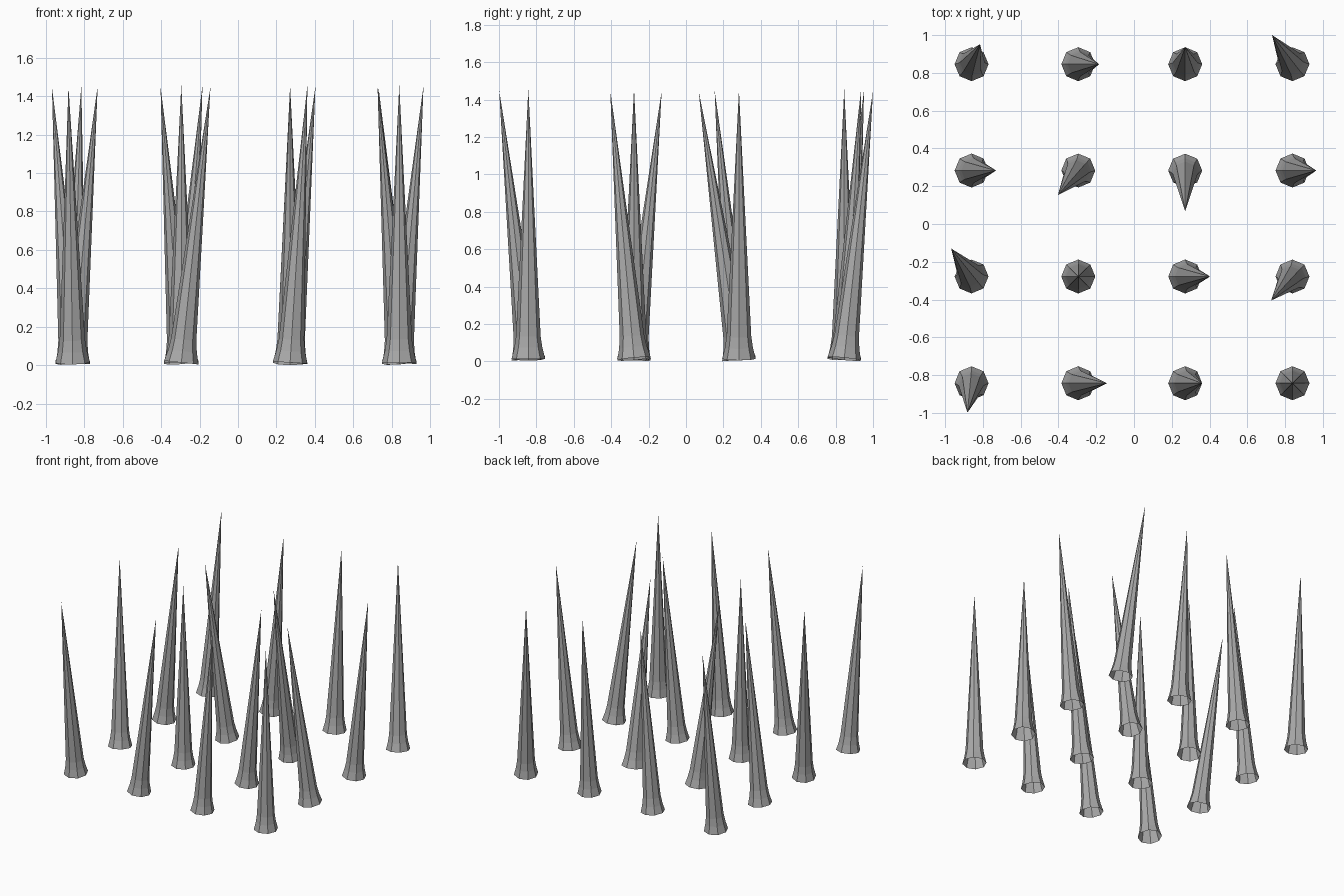
import bpy, bmesh, math
from mathutils import Vector

if "Cube" in bpy.data.objects:
    bpy.data.objects.remove(bpy.data.objects["Cube"])

# One flat grey for every spike
grey = bpy.data.materials.new("stone grey")
grey.diffuse_color = (0.4, 0.4, 0.4, 1)
grey.use_nodes = True
grey.node_tree.nodes["Principled BSDF"].inputs["Base Color"].default_value = grey.diffuse_color

# Shared spike mesh: eight sides, flared foot, open underneath
SIDES, LENGTH = 8, 1.445
PROFILE = [(0.09, 0.0), (0.075, 0.06), (0.066, 0.12)]   # radius, height
bm = bmesh.new()
rings = [[bm.verts.new((r * math.cos(math.tau * i / SIDES),
                        r * math.sin(math.tau * i / SIDES), z))
          for i in range(SIDES)] for r, z in PROFILE]
tip = bm.verts.new((0, 0, LENGTH))
for i in range(SIDES):
    j = (i + 1) % SIDES
    for lo, hi in zip(rings, rings[1:]):
        bm.faces.new((lo[i], lo[j], hi[j], hi[i]))
    bm.faces.new((rings[-1][i], rings[-1][j], tip))
mesh = bpy.data.meshes.new("spike")
bm.to_mesh(mesh)
bm.free()
mesh.materials.append(grey)

# Sideways offset of each tip, rows from back to front, columns from left to right
COLUMNS = [-0.860, -0.295, 0.271, 0.839]
ROWS = [0.846, 0.283, -0.278, -0.843]
LEAN = [
    [(0.045, 0.106), (0.110, 0), (0, 0.090), (-0.108, 0.154)],
    [(0.130, 0), (-0.108, -0.130), (0, -0.215), (0.126, 0)],
    [(-0.108, 0.148), (0, 0), (0.132, 0), (-0.113, -0.127)],
    [(-0.022, -0.156), (0.152, 0), (0.090, 0), (0, 0)],
]
for r, y in enumerate(ROWS):
    for c, x in enumerate(COLUMNS):
        dx, dy = LEAN[r][c]
        axis = Vector((dx, dy, math.sqrt(LENGTH**2 - dx * dx - dy * dy)))
        spike = bpy.data.objects.new(f"spike_{r + 1}_{c + 1}", mesh)
        spike.location = (x, y, 0.0134)
        spike.rotation_euler = Vector((0, 0, 1)).rotation_difference(axis).to_euler()
        bpy.context.collection.objects.link(spike)
